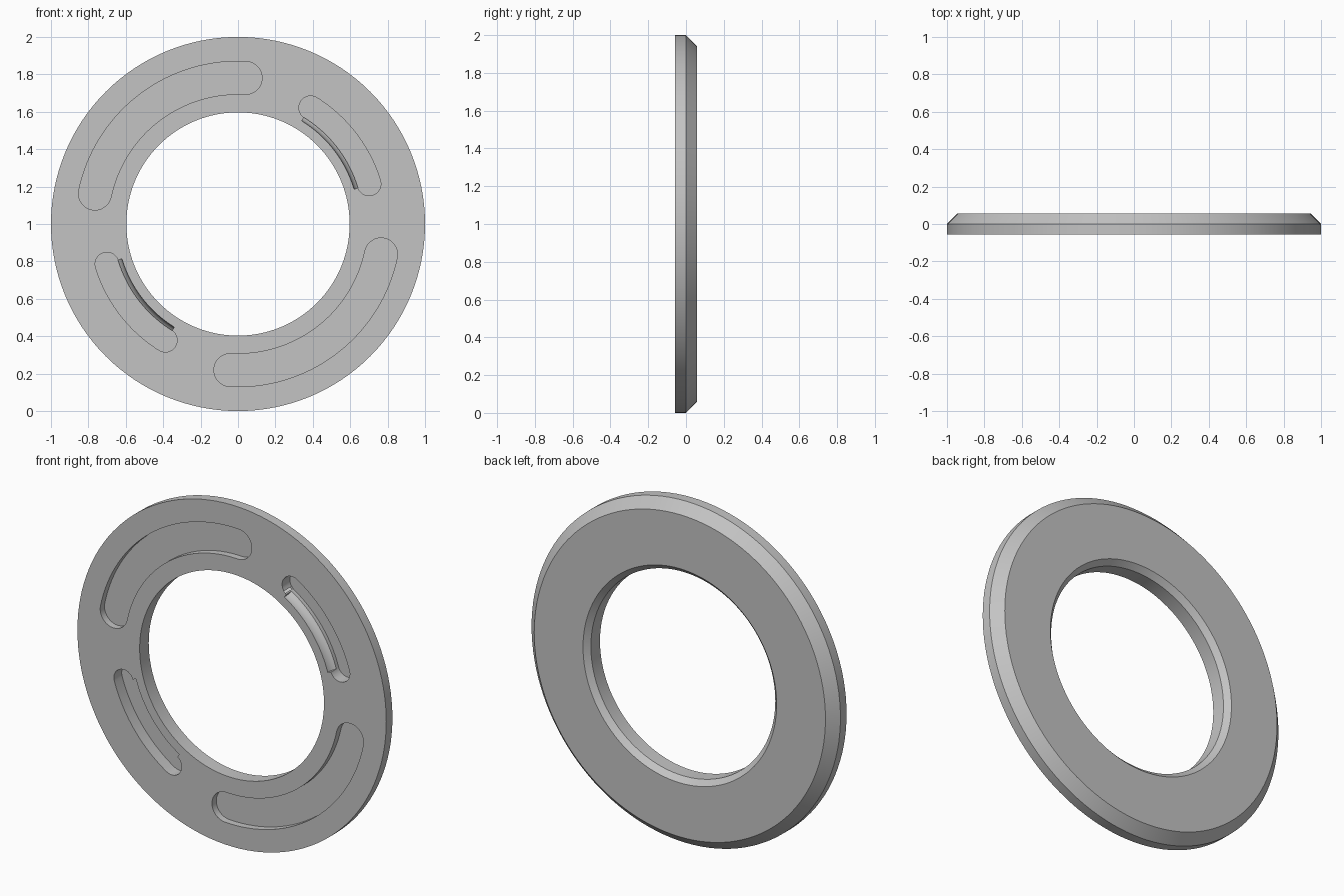
import bpy
import bmesh
from math import sin, cos, radians, pi

if "Cube" in bpy.data.objects:
    bpy.data.objects.remove(bpy.data.objects["Cube"], do_unlink=True)

grey = bpy.data.materials.new("plain grey")
grey.use_nodes = True
grey.diffuse_color = (0.55, 0.55, 0.55, 1)
grey.node_tree.nodes["Principled BSDF"].inputs["Base Color"].default_value = grey.diffuse_color


def polar(r, angle, y):
    return (r * cos(angle), y, 1 + r * sin(angle))


def finish(name, bm):
    bmesh.ops.recalc_face_normals(bm, faces=bm.faces)
    mesh = bpy.data.meshes.new(name)
    bm.to_mesh(mesh)
    bm.free()
    obj = bpy.data.objects.new(name, mesh)
    bpy.context.collection.objects.link(obj)
    mesh.materials.append(grey)
    return obj


def sweep(name, profile, start, end, steps):
    """Turn a closed (radius, y) profile about the ring axis."""
    bm = bmesh.new()
    full = end - start >= 2 * pi
    rows = []
    for i in range(steps if full else steps + 1):
        a = start + (end - start) * i / steps
        rows.append([bm.verts.new(polar(r, a, y)) for r, y in profile])
    pairs = list(zip(rows, rows[1:]))
    if full:
        pairs.append((rows[-1], rows[0]))
    else:
        bm.faces.new(rows[0])
        bm.faces.new(rows[-1])
    n = len(profile)
    for p, q in pairs:
        for k in range(n):
            bm.faces.new((p[k], p[(k + 1) % n], q[(k + 1) % n], q[k]))
    return finish(name, bm)


def slot(name, radius, half, start, end, floor):
    """Curved slot with round ends, as a solid for cutting."""
    steps, cap = 32, 16
    outline = []
    for i in range(steps + 1):
        a = start + (end - start) * i / steps
        outline.append(polar(radius + half, a, floor))
    for centre, turn, side in ((end, 0, -1), (start, pi, 1)):
        cx, y, cz = polar(radius, centre, floor)
        for i in range(1, cap):
            a = centre + turn + pi * i / cap
            outline.append((cx + half * cos(a), y, cz + half * sin(a)))
        if side < 0:
            for i in range(steps + 1):
                a = end + (start - end) * i / steps
                outline.append(polar(radius - half, a, floor))
    bm = bmesh.new()
    base = bm.faces.new([bm.verts.new(p) for p in outline])
    top = bmesh.ops.extrude_face_region(bm, geom=[base], use_keep_orig=True)
    for v in top["geom"]:
        if isinstance(v, bmesh.types.BMVert):
            v.co.y = -0.12
    return finish(name, bm)


def cut(body, cutter):
    mod = body.modifiers.new("cut", "BOOLEAN")
    mod.operation = "DIFFERENCE"
    mod.solver = "EXACT"
    mod.object = cutter
    bpy.context.view_layer.objects.active = body
    bpy.ops.object.modifier_apply(modifier=mod.name)
    bpy.data.objects.remove(cutter, do_unlink=True)


# ring body with chamfered back edges
ring = sweep("ring", [(0.597, -0.057), (1, -0.057), (1, 0), (0.943, 0.057),
                      (0.627, 0.057), (0.597, 0.027)], 0, 2 * pi, 128)

# inner lip of the short slots, curving in below the front face
lip = [(0.648, -0.12), (0.648, -0.05), (0.653, -0.03), (0.663, -0.013),
       (0.68, 0), (0.73, 0), (0.73, -0.12)]

# each pair of slots repeats half a turn round
for turn in (0, 180):
    cut(ring, slot("long_slot", 0.782, 0.088, radians(87 + turn), radians(168 + turn), -0.017))
    cut(ring, slot("short_slot", 0.733, 0.063, radians(17 + turn), radians(58 + turn), 0.015))
    cut(ring, sweep("slot_lip", lip, radians(16.7 + turn), radians(58.3 + turn), 32))

bpy.ops.object.select_all(action="DESELECT")
ring.select_set(True)
bpy.context.view_layer.objects.active = ring
bpy.ops.object.shade_smooth_by_angle(angle=radians(25))
